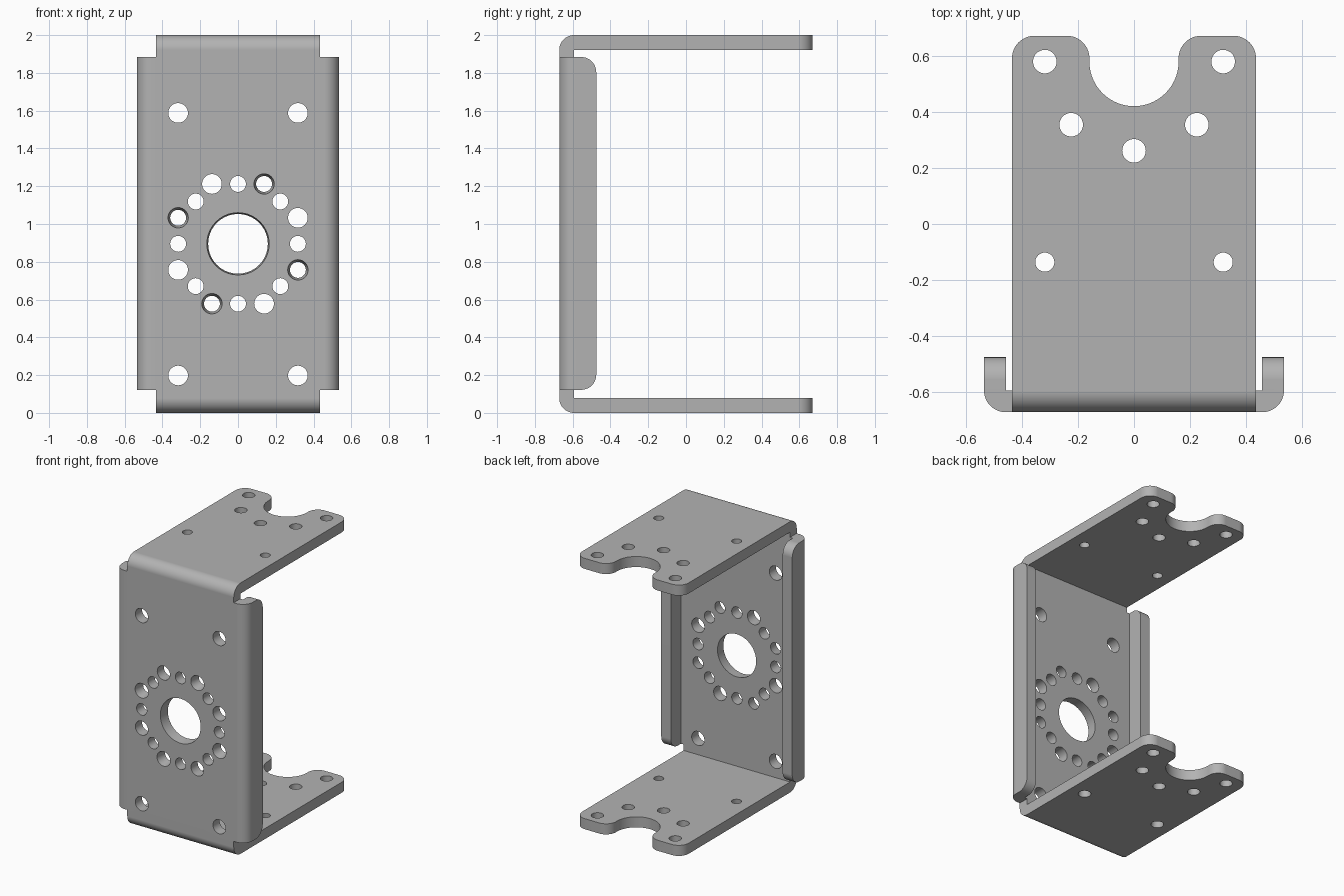
import bpy, bmesh, math
from mathutils import Vector, Matrix

if "Cube" in bpy.data.objects:
    bpy.data.objects.remove(bpy.data.objects["Cube"])

T = 0.078                 # sheet thickness
W, D, H = 0.435, 0.671, 2.0   # half width, half depth, height
RING_Z = 0.895

steel = bpy.data.materials.new("grey steel")
steel.use_nodes = True
GREY = (0.45, 0.45, 0.45, 1)
steel.diffuse_color = GREY
steel.node_tree.nodes["Principled BSDF"].inputs["Base Color"].default_value = GREY


def rounded(corners, steps=14):
    """Closed outline from (u, v, radius) right-angle corners."""
    out = []
    for i, (u, v, r) in enumerate(corners):
        p = Vector((u, v))
        if not r:
            out.append(p)
            continue
        a = (Vector(corners[i - 1][:2]) - p).normalized() * r
        b = (Vector(corners[(i + 1) % len(corners)][:2]) - p).normalized() * r
        for k in range(steps + 1):
            t = math.pi / 2 * k / steps
            q = p + a * (1 - math.sin(t)) + b * (1 - math.cos(t))
            if not out or (q - out[-1]).length > 1e-5:
                out.append(q)
    return out


def finish(bm, name):
    bmesh.ops.recalc_face_normals(bm, faces=bm.faces)
    mesh = bpy.data.meshes.new(name)
    bm.to_mesh(mesh)
    bm.free()
    mesh.materials.append(steel)
    ob = bpy.data.objects.new(name, mesh)
    bpy.context.collection.objects.link(ob)
    return ob


def prism(outline, axis, lo, hi):
    """Extrude an outline along x (points are y, z) or z (points are x, y)."""
    bm = bmesh.new()
    place = (lambda p: (lo, p.x, p.y)) if axis == "x" else (lambda p: (p.x, p.y, lo))
    face = bm.faces.new([bm.verts.new(place(p)) for p in outline])
    ext = bmesh.ops.extrude_face_region(bm, geom=[face])
    move = Vector((hi - lo, 0, 0)) if axis == "x" else Vector((0, 0, hi - lo))
    bmesh.ops.translate(bm, vec=move, verts=[g for g in ext["geom"] if isinstance(g, bmesh.types.BMVert)])
    return bm


def combine(target, other, operation):
    bpy.context.view_layer.objects.active = target
    mod = target.modifiers.new("cut", "BOOLEAN")
    mod.operation, mod.solver, mod.object = operation, "EXACT", other
    bpy.ops.object.modifier_apply(modifier=mod.name)
    bpy.data.objects.remove(other)


# Folded body: side profile trimmed by the plan outline with its rear notch
profile = rounded([(-D, 0, T), (D, 0, 0), (D, T, 0), (T - D, T, 0),
                   (T - D, H - T, 0), (D, H - T, 0), (D, H, 0), (-D, H, T)])
body = finish(prism(profile, "x", -W - 0.1, W + 0.1), "bracket")
plan = rounded([(-W, -0.8, 0), (W, -0.8, 0), (W, D, 0.08), (0.159, D, 0.08),
                (0.159, 0.42, 0.159), (-0.159, 0.42, 0.159), (-0.159, D, 0.08), (-W, D, 0.08)])
combine(body, finish(prism(plan, "z", -0.1, H + 0.1), "plan_cutter"), "INTERSECT")

# Bent side lips with rounded rear corners
LIP_X, LIP_Y = 0.535, -0.475
for s in (1, -1):
    section = rounded([(s * 0.4, -D, 0), (s * LIP_X, -D, T), (s * LIP_X, LIP_Y, 0),
                       (s * (LIP_X - T), LIP_Y, 0), (s * (LIP_X - T), T - D, 0), (s * 0.4, T - D, 0)])
    bm = prism(section, "z", 0.122, 1.884)
    ends = [e for e in bm.edges if all(abs(v.co.y - LIP_Y) < 1e-4 for v in e.verts)
            and abs(e.verts[0].co.z - e.verts[1].co.z) < 1e-4]
    bmesh.ops.bevel(bm, geom=ends, offset=0.08, segments=10, profile=0.5, affect="EDGES")
    combine(body, finish(bm, "lip"), "UNION")

# Hole drills: cones along a given direction, gathered in one cutter
drills = bmesh.new()


def drill(center, rot, r_out, r_in):
    # extend the taper a little past both sheet faces
    grow = (r_out - r_in) * 0.1
    bmesh.ops.create_cone(drills, cap_ends=True, segments=40, radius1=r_out + grow,
                          radius2=r_in - grow, depth=T * 1.2,
                          matrix=Matrix.Translation(center) @ rot)


FRONT = Matrix.Rotation(-math.pi / 2, 4, "X")   # wide end faces -y
UP = Matrix.Identity(4)                         # wide end faces -z


def front_hole(x, z, r_out, r_in=None):
    drill((x, T / 2 - D, z), FRONT, r_out, r_in or r_out)


# Front plate: central bore, ring of holes and corner holes
front_hole(0, RING_Z, 0.165, 0.158)
SMALL, BIG, FAR, NEAR = 0.042, 0.052, 0.317, 0.138
for k in range(4):
    c, s = round(math.cos(k * math.pi / 2)), round(math.sin(k * math.pi / 2))

    def ring(u, v, *radii):
        front_hole(c * u - s * v, RING_Z + s * u + c * v, *radii)

    ring(FAR, 0, SMALL)
    ring(0.224, 0.224, SMALL)
    ring(FAR, NEAR, BIG)
    ring(FAR, -NEAR, 0.054, SMALL)
for x in (-FAR, FAR):
    for z in (0.198, 1.588):
        front_hole(x, z, BIG)

# Top and bottom plates
for z, wide in ((T / 2, 0.043), (H - T / 2, 0.034)):
    drill((0, 0.261, z), UP, 0.042, 0.042)
    for s in (-1, 1):
        drill((s * 0.318, 0.579, z), UP, 0.042, 0.042)
        drill((s * 0.224, 0.354, z), UP, 0.042, 0.042)
        drill((s * 0.318, -0.136, z), UP, wide, 0.034)
combine(body, finish(drills, "hole_cutter"), "DIFFERENCE")

# Smooth bends, crisp sheet edges
for ob in bpy.context.selected_objects:
    ob.select_set(False)
body.select_set(True)
bpy.context.view_layer.objects.active = body
bpy.ops.object.shade_smooth_by_angle(angle=math.radians(30))
weighted = body.modifiers.new("flat sheet shading", "WEIGHTED_NORMAL")
weighted.keep_sharp = True
